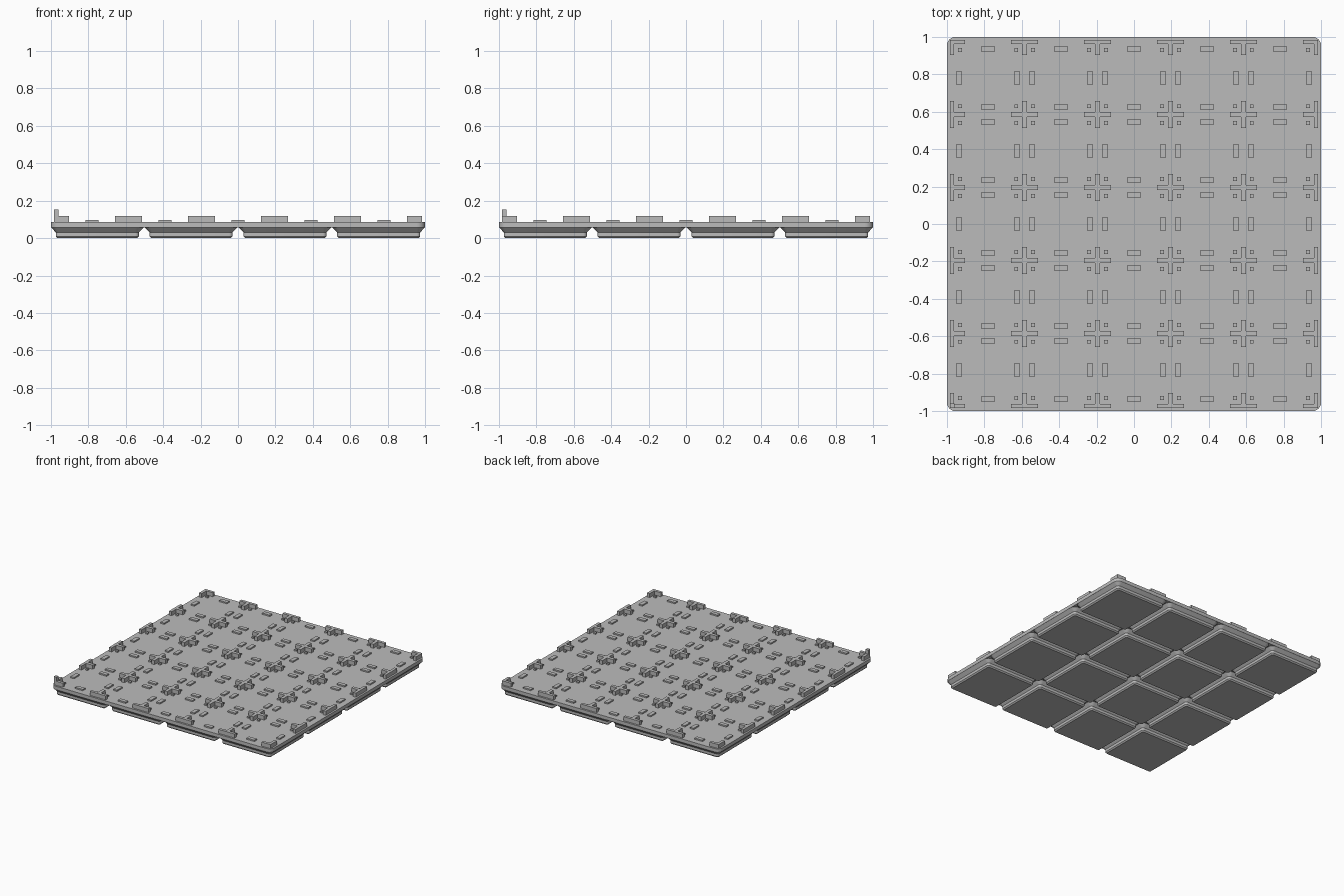
import bpy, bmesh, math

cube = bpy.data.objects.get("Cube")
if cube:
    bpy.data.objects.remove(cube, do_unlink=True)

grey = bpy.data.materials.new("plain grey")
grey.use_nodes = True
grey.diffuse_color = (0.5, 0.5, 0.5, 1)
grey.node_tree.nodes["Principled BSDF"].inputs["Base Color"].default_value = (0.5, 0.5, 0.5, 1)

FLOOR = 0.085      # top of the plate
PITCH = 0.39       # spacing of the crosses
LIMIT = 0.985      # outer line of the raised parts


def finish(name, bm, smooth=False):
    bmesh.ops.recalc_face_normals(bm, faces=bm.faces)
    mesh = bpy.data.meshes.new(name)
    bm.to_mesh(mesh)
    bm.free()
    mesh.materials.append(grey)
    obj = bpy.data.objects.new(name, mesh)
    bpy.context.collection.objects.link(obj)
    if smooth:
        bpy.ops.object.select_all(action='DESELECT')
        obj.select_set(True)
        bpy.context.view_layer.objects.active = obj
        bpy.ops.object.shade_smooth_by_angle(angle=math.radians(30))
    return obj


def rounded_loft(bm, cx, cy, levels, steps=6):
    """Stack rounded squares given as (z, half size, corner radius)."""
    rings = []
    for z, half, r in levels:
        ring = []
        for corner in range(4):
            mid = math.radians(45 + 90 * corner)
            sx = math.copysign(half - r, math.cos(mid))
            sy = math.copysign(half - r, math.sin(mid))
            for i in range(steps + 1):
                a = math.radians(90 * (corner + i / steps))
                ring.append(bm.verts.new((cx + sx + r * math.cos(a), cy + sy + r * math.sin(a), z)))
        rings.append(ring)
    for low, high in zip(rings, rings[1:]):
        n = len(low)
        for i in range(n):
            j = (i + 1) % n
            bm.faces.new((low[i], low[j], high[j], high[i]))
    bm.faces.new(rings[0][::-1])
    bm.faces.new(rings[-1])


def box(bm, x0, x1, y0, y1, top):
    """Block standing on the plate, trimmed to the outer line."""
    x0, y0 = max(x0, -LIMIT), max(y0, -LIMIT)
    x1, y1 = min(x1, LIMIT), min(y1, LIMIT)
    if x1 - x0 < 0.004 or y1 - y0 < 0.004:
        return
    verts = bmesh.ops.create_cube(bm, size=1)["verts"]
    for v in verts:
        v.co.x = x0 if v.co.x < 0 else x1
        v.co.y = y0 if v.co.y < 0 else y1
        v.co.z = FLOOR - 0.002 if v.co.z < 0 else top


# Base plate
bm = bmesh.new()
rounded_loft(bm, 0, 0, [(0.057, 1.0, 0.045), (FLOOR, 1.0, 0.045)])
finish("base_plate", bm, True)

# Stepped feet, four by four
bm = bmesh.new()
foot = [(0, 0.2126, 0.0096), (0.0096, 0.222, 0.019), (0.031, 0.222, 0.019), (0.0575, 0.2478, 0.045)]
for i in range(4):
    for j in range(4):
        rounded_loft(bm, (i - 1.5) * 0.5015, (j - 1.5) * 0.5015, foot)
finish("feet", bm, True)

# Raised crosses at the cell corners, trimmed at the border
bm = bmesh.new()
lines = [(i - 2.5) * PITCH for i in range(6)]
arm, half, top = 0.0725, 0.0135, 0.118
for x in lines:
    for y in lines:
        box(bm, x - arm, x + arm, y - half, y + half, top)
        box(bm, x - half, x + half, y + half, y + arm, top)
        box(bm, x - half, x + half, y - arm, y - half, top)
finish("corner_crosses", bm)

# Tall post in one corner
bm = bmesh.new()
box(bm, -1, -0.96, -1, -0.96, 0.152)
finish("corner_post", bm)

# Low ledges along the cell sides and small pads in the cell corners
ledges, pads = bmesh.new(), bmesh.new()
low = FLOOR + 0.011
for i in range(5):
    for j in range(5):
        cx, cy = (i - 2) * PITCH, (j - 2) * PITCH
        for s in (-1, 1):
            off = s * (PITCH / 2 - 0.04)
            box(ledges, cx - 0.035, cx + 0.035, cy + off - 0.016, cy + off + 0.016, low)
            box(ledges, cx + off - 0.016, cx + off + 0.016, cy - 0.035, cy + 0.035, low)
            for t in (-1, 1):
                px, py = cx + s * (PITCH / 2 - 0.045), cy + t * (PITCH / 2 - 0.045)
                box(pads, px - 0.01, px + 0.01, py - 0.01, py + 0.01, low)
finish("cell_ledges", ledges)
finish("cell_pads", pads)
